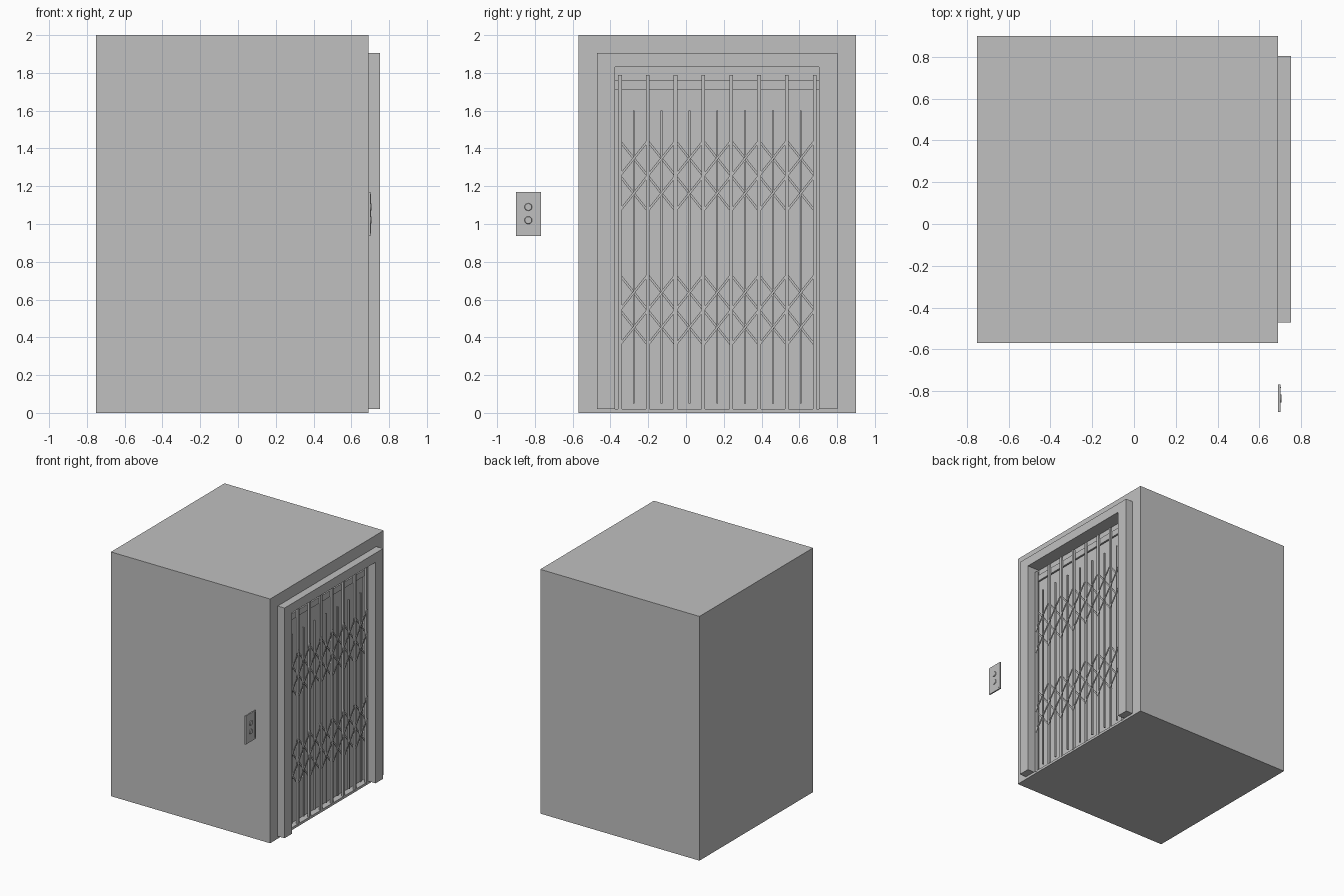
import bpy
import bmesh
import math
from mathutils import Matrix, Vector

cube = bpy.data.objects.get("Cube")
if cube:
    bpy.data.objects.remove(cube, do_unlink=True)

# Single painted-metal colour
GREY = (0.53, 0.53, 0.53, 1)
metal = bpy.data.materials.new("grey_metal")
metal.use_nodes = True
metal.diffuse_color = GREY
metal.node_tree.nodes["Principled BSDF"].inputs["Base Color"].default_value = GREY


def finish(name, bm):
    bmesh.ops.recalc_face_normals(bm, faces=bm.faces)
    mesh = bpy.data.meshes.new(name)
    bm.to_mesh(mesh)
    bm.free()
    mesh.materials.append(metal)
    obj = bpy.data.objects.new(name, mesh)
    bpy.context.collection.objects.link(obj)
    return obj


def add_box(bm, x, y, z):
    """Add a box from (min, max) pairs."""
    spans = (x, y, z)
    centre = Vector([(a + b) / 2 for a, b in spans])
    size = [b - a for a, b in spans]
    bmesh.ops.create_cube(bm, size=1, matrix=Matrix.Translation(centre) @ Matrix.Diagonal((*size, 1)))


def add_strap(bm, x, start, end, width, depth):
    """Add a flat bar between two (y, z) points."""
    dy, dz = end[0] - start[0], end[1] - start[1]
    centre = Vector((x, (start[0] + end[0]) / 2, (start[1] + end[1]) / 2))
    turn = Matrix.Rotation(math.atan2(dz, dy), 4, 'X')
    scale = Matrix.Diagonal((depth, math.hypot(dy, dz), width, 1))
    bmesh.ops.create_cube(bm, size=1, matrix=Matrix.Translation(centre) @ turn @ scale)


WALL = 0.69
OPEN_Y = (-0.375, 0.705)
OPEN_Z = (0.02, 1.83)

# Cabin with a shallow doorway recess
bm = bmesh.new()
add_box(bm, (-0.752, WALL), (-0.57, 0.90), (0, 2))
bm.normal_update()
side = max(bm.faces, key=lambda f: f.calc_center_median().x)
bmesh.ops.inset_individual(bm, faces=[side], thickness=0.1)
mid = side.calc_center_median()
for v in side.verts:
    v.co.y = OPEN_Y[v.co.y > mid.y]
    v.co.z = OPEN_Z[v.co.z > mid.z]
back = bmesh.ops.extrude_discrete_faces(bm, faces=[side])["faces"][0]
for v in back.verts:
    v.co.x -= 0.05
finish("cabin", bm)

# Door surround, a U-shaped profile pushed outward
bm = bmesh.new()
y0, y1, top = -0.472, 0.803, 1.905
outline = [(y0, 0.02), (y0, top), (y1, top), (y1, 0.02),
           (OPEN_Y[1], 0.02), (OPEN_Y[1], OPEN_Z[1]), (OPEN_Y[0], OPEN_Z[1]), (OPEN_Y[0], 0.02)]
face = bm.faces.new([bm.verts.new((WALL, y, z)) for y, z in outline])
push = bmesh.ops.extrude_face_region(bm, geom=[face])
bmesh.ops.translate(bm, vec=(0.062, 0, 0),
                    verts=[g for g in push["geom"] if isinstance(g, bmesh.types.BMVert)])
finish("door_surround", bm)

# Top rail that carries the gate
bm = bmesh.new()
add_box(bm, (0.66, 0.675), OPEN_Y, (1.71, 1.76))
finish("gate_rail", bm)

# Tall and short gate uprights
STEP = 0.1473
posts = [-0.35 + i * STEP for i in range(8)]
bm = bmesh.new()
for y in posts:
    add_box(bm, (0.675, 0.692), (y - 0.01, y + 0.01), (0.015, 1.79))
finish("gate_posts", bm)

bm = bmesh.new()
for y in posts[:-1]:
    c = y + STEP / 2
    add_box(bm, (0.675, 0.688), (c - 0.005, c + 0.005), (0.05, 1.60))
finish("gate_thin_bars", bm)

# Two bands of folding lattice, each two crosses high
RISE = 0.185
for name, low in (("lower_lattice", 0.36), ("upper_lattice", 1.07)):
    bm = bmesh.new()
    for a in posts[:-1]:
        b = a + STEP
        for z in (low, low + RISE):
            add_strap(bm, 0.694, (a, z), (b, z + RISE), 0.012, 0.005)
            add_strap(bm, 0.672, (a, z + RISE), (b, z), 0.012, 0.005)
    finish(name, bm)

# Call panel with a raised strip and two round buttons
bm = bmesh.new()
add_box(bm, (WALL, 0.701), (-0.90, -0.768), (0.937, 1.17))
finish("call_panel", bm)

bm = bmesh.new()
add_box(bm, (0.70, 0.704), (-0.786, -0.780), (0.95, 1.16))
finish("call_panel_strip", bm)

for name, z in (("lower_button", 1.02), ("upper_button", 1.09)):
    bm = bmesh.new()
    place = Matrix.Translation((0.703, -0.835, z)) @ Matrix.Rotation(math.pi / 2, 4, 'Y')
    bmesh.ops.create_cone(bm, cap_ends=True, segments=16, radius1=0.021, radius2=0.018,
                          depth=0.008, matrix=place)
    finish(name, bm)
